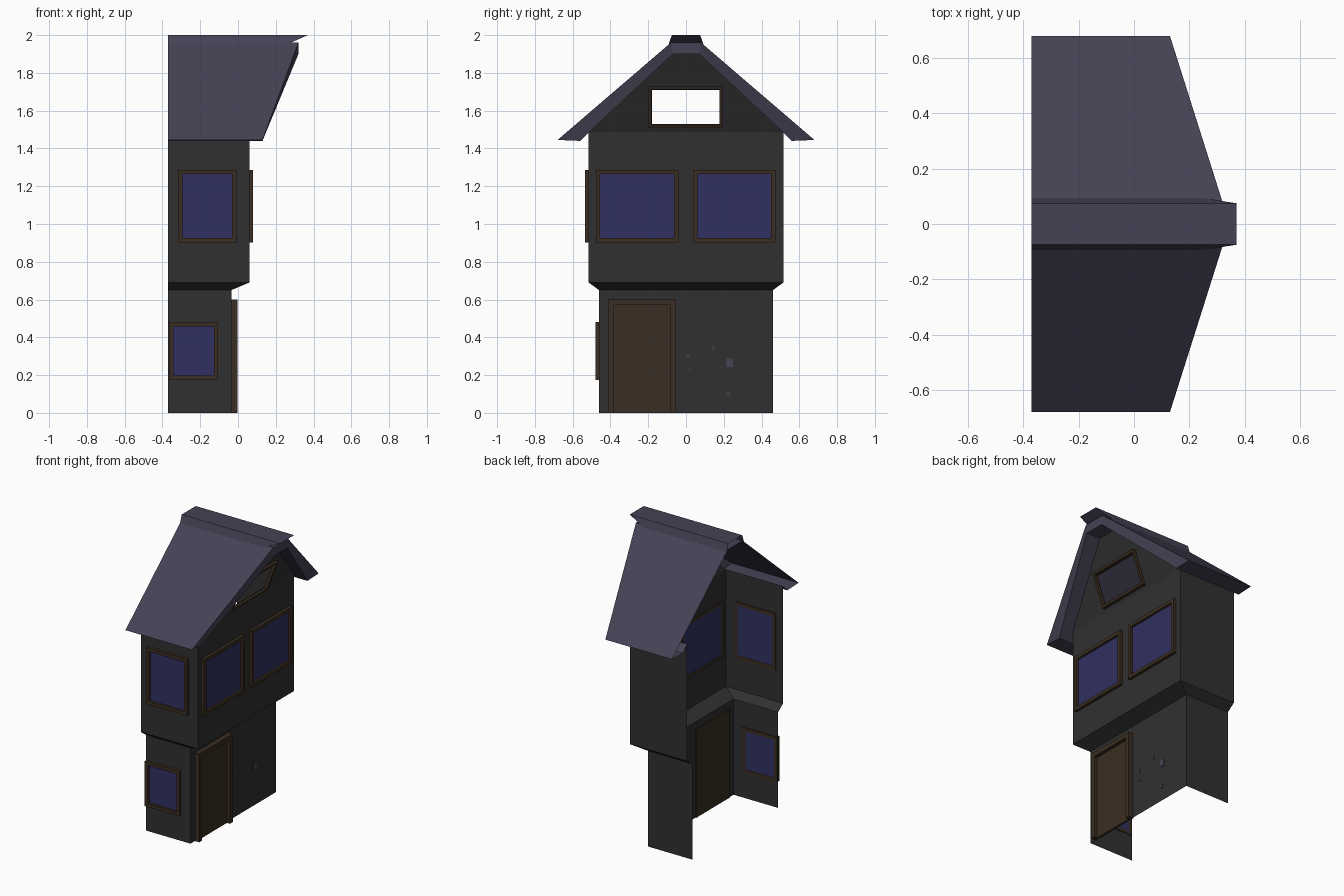
import bpy, bmesh

if "Cube" in bpy.data.objects:
    bpy.data.objects.remove(bpy.data.objects["Cube"])

def material(name, rgb):
    m = bpy.data.materials.new(name)
    m.diffuse_color = (*rgb, 1)
    m.use_nodes = True
    m.node_tree.nodes["Principled BSDF"].inputs["Base Color"].default_value = m.diffuse_color
    return m

WALL = material("charcoal_wall", (0.030, 0.030, 0.030))
ROOF = material("slate_purple", (0.060, 0.054, 0.090))
WOOD = material("dark_wood", (0.042, 0.027, 0.016))
GLASS = material("blue_glass", (0.030, 0.030, 0.120))

def build(name, faces, mat):
    """Make an object from a list of polygons, welded at shared corners."""
    bm = bmesh.new()
    for f in faces:
        bm.faces.new([bm.verts.new(p) for p in f])
    bmesh.ops.remove_doubles(bm, verts=bm.verts, dist=0.0001)
    bmesh.ops.recalc_face_normals(bm, faces=bm.faces)
    me = bpy.data.meshes.new(name)
    bm.to_mesh(me)
    bm.free()
    me.materials.append(mat)
    ob = bpy.data.objects.new(name, me)
    bpy.context.collection.objects.link(ob)
    return ob

def box_faces(P, u0, u1, v0, v1, d0, d1):
    c = [P(u, v, d) for d in (d0, d1) for u, v in ((u0, v0), (u1, v0), (u1, v1), (u0, v1))]
    idx = ((0, 3, 2, 1), (4, 5, 6, 7), (0, 1, 5, 4), (1, 2, 6, 5), (2, 3, 7, 6), (3, 0, 4, 7))
    return [[c[i] for i in f] for f in idx]

LEFT, LOW_X, UP_X, LOW_Y, UP_Y = -0.37, -0.035, 0.06, 0.46, 0.515
EAVE, TOP, LEAN = 1.485, 1.90, 0.38

# wall planes: u and v along the wall, d outward
def front_low(u, v, d): return (u, -LOW_Y - d, v)
def front_up(u, v, d): return (u, -UP_Y - d, v)
def right_low(u, v, d): return (LOW_X + d, u, v)
def right_up(u, v, d): return (UP_X + d, u, v)
def gable(u, v, d): return (UP_X + LEAN * (v - EAVE) + d, u, v)

# Walls: three sides, open on the left, with a flared jetty
rings = []
for z, x, y in ((0, LOW_X, LOW_Y), (0.65, LOW_X, LOW_Y), (0.69, UP_X, UP_Y), (EAVE, UP_X, UP_Y)):
    rings.append([(LEFT, -y, z), (x, -y, z), (x, y, z), (LEFT, y, z)])
build("walls", [[a[i], a[i + 1], b[i + 1], b[i]]
                for a, b in zip(rings, rings[1:]) for i in range(3)], WALL)

# Leaning gable with a window opening
outer = [(-UP_Y, EAVE), (UP_Y, EAVE), (0.07, TOP), (-0.07, TOP)]
inner = [(-0.18, 1.53), (0.18, 1.53), (0.18, 1.71), (-0.18, 1.71)]
build("gable_wall", [[gable(*p, 0) for p in (outer[i], outer[(i + 1) % 4],
                                             inner[(i + 1) % 4], inner[i])]
                     for i in range(4)], WALL)

# Roof: outer slopes, eave undersides, slanted verge and soffit
roof = []
for s in (1, -1):
    e_out, e_in = (0.13, s * 0.68, 1.445), (0.13, s * 0.56, 1.44)
    v_in = (0.148, s * UP_Y, EAVE)
    r_out, r_in = (0.32, s * 0.08, 1.96), (0.32, s * 0.07, TOP)
    back = lambda p: (LEFT, p[1], p[2])
    roof += [[back(e_out), e_out, r_out, back(r_out)],
             [back(e_in), e_in, e_out, back(e_out)],
             [back(v_in), v_in, e_in, back(e_in)],
             [e_out, e_in, v_in, r_in, r_out],
             [v_in, r_in, gable(s * 0.07, TOP, 0), gable(s * UP_Y, EAVE, 0)]]
roof += [[(0.32, -0.08, 1.96), (0.32, 0.08, 1.96), (0.32, 0.07, TOP), (0.32, -0.07, TOP)],
         [(0.32, -0.07, TOP), (0.32, 0.07, TOP), gable(0.07, TOP, 0), gable(-0.07, TOP, 0)],
         [(LEFT, -0.08, 1.96), (0.32, -0.08, 1.96), (0.32, 0.08, 1.96), (LEFT, 0.08, 1.96)]]
build("roof", roof, ROOF)

# Ridge cap with a raking nose
lo = [(0.23, s * 0.097, 1.938) for s in (-1, 1)]
hi = [(0.37, s * 0.075, 2.0) for s in (-1, 1)]
bk = lambda p: (LEFT, p[1], p[2])
build("ridge_cap", [[bk(lo[i]), lo[i], hi[i], bk(hi[i])] for i in (0, 1)]
      + [[bk(hi[0]), hi[0], hi[1], bk(hi[1])], [lo[0], lo[1], hi[1], hi[0]]], ROOF)

def frame(name, P, u0, u1, v0, v1, w, depth, sill=True):
    f = box_faces(P, u0, u0 + w, v0, v1, -0.006, depth)
    f += box_faces(P, u1 - w, u1, v0, v1, -0.006, depth)
    bars = [(v1 - w, v1)] + ([(v0, v0 + w)] if sill else [])
    for a, b in bars:
        f += box_faces(P, u0 + w, u1 - w, a, b, -0.006, depth)
    build(name, f, WOOD)

# Windows: wooden surround and recessed pane
for name, P, u0, u1, v0, v1 in (
        ("lower_front_window", front_low, -0.365, -0.105, 0.175, 0.48),
        ("upper_front_window", front_up, -0.317, -0.008, 0.903, 1.287),
        ("upper_right_window_a", right_up, -0.477, -0.04, 0.903, 1.287),
        ("upper_right_window_b", right_up, 0.037, 0.474, 0.903, 1.287)):
    frame(name + "_frame", P, u0, u1, v0, v1, 0.023, 0.02)
    build(name + "_pane", box_faces(P, u0 + 0.02, u1 - 0.02, v0 + 0.02, v1 - 0.02,
                                    -0.004, 0.004), GLASS)
frame("gable_window_frame", gable, -0.198, 0.193, 1.508, 1.727, 0.016, 0.02)

# Door
frame("door_frame", right_low, -0.413, -0.053, 0, 0.6, 0.03, 0.033, sill=False)
build("door_leaf", box_faces(right_low, -0.384, -0.082, 0, 0.571, -0.005, 0.01), WOOD)

# Exposed stones on the right wall
stones = []
for y, z, w, h in ((0.23, 0.265, 0.036, 0.046), (0.01, 0.305, 0.016, 0.016),
                   (0.02, 0.233, 0.01, 0.01), (0.145, 0.34, 0.01, 0.022),
                   (0.223, 0.1, 0.02, 0.016)):
    stones += box_faces(right_low, y - w / 2, y + w / 2, z - h / 2, z + h / 2, -0.002, 0.004)
build("exposed_stones", stones, ROOF)
